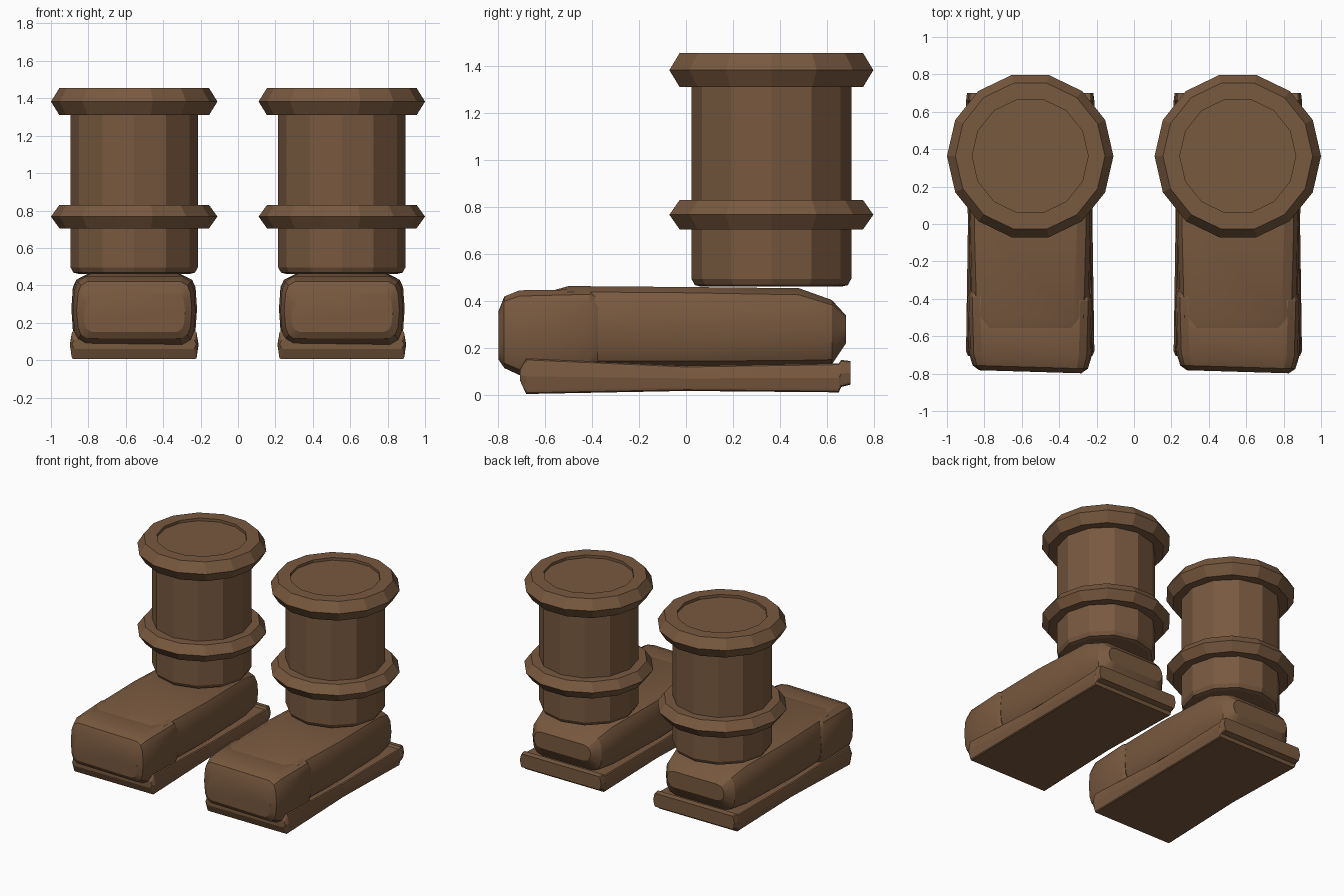
import bpy
import bmesh
import math

cube = bpy.data.objects.get("Cube")
if cube:
    bpy.data.objects.remove(cube, do_unlink=True)

leather = bpy.data.materials.new("brown_leather")
leather.use_nodes = True
BROWN = (0.19, 0.10, 0.05, 1)
leather.diffuse_color = BROWN
bsdf = leather.node_tree.nodes["Principled BSDF"]
bsdf.inputs["Base Color"].default_value = BROWN
bsdf.inputs["Roughness"].default_value = 0.8

LEG_Y = 0.363


def loft(name, loops, closed=False, smooth=False):
    """Skin a list of equal-sized point loops; cap the ends or join them."""
    bm = bmesh.new()
    rings = [[bm.verts.new(p) for p in loop] for loop in loops]
    pairs = list(zip(rings, rings[1:]))
    if closed:
        pairs.append((rings[-1], rings[0]))
    else:
        bm.faces.new(rings[0])
        bm.faces.new(rings[-1])
    for a, b in pairs:
        for i in range(len(a)):
            j = (i + 1) % len(a)
            bm.faces.new((a[i], a[j], b[j], b[i]))
    bmesh.ops.recalc_face_normals(bm, faces=bm.faces)
    mesh = bpy.data.meshes.new(name)
    bm.to_mesh(mesh)
    bm.free()
    mesh.materials.append(leather)
    obj = bpy.data.objects.new(name, mesh)
    bpy.context.collection.objects.link(obj)
    if smooth:
        bpy.ops.object.select_all(action="DESELECT")
        obj.select_set(True)
        bpy.context.view_layer.objects.active = obj
        bpy.ops.object.shade_smooth_by_angle(angle=math.radians(25))
    return obj


def lathe(name, x, profile, sides, closed=False):
    """Turn a (radius, height) profile around the leg axis."""
    angles = [math.tau * i / sides for i in range(sides)]
    loops = [[(x + r * math.cos(a), LEG_Y + r * math.sin(a), z) for a in angles]
             for r, z in profile]
    return loft(name, loops, closed)


def section(x, y, half, low, high, cut_x, cut_z, skew):
    """Chamfered rectangle across the boot; skew slants it along y."""
    mid = (low + high) / 2
    right = [(half - cut_x, low), (half - cut_x * 0.3, low + cut_z * 0.35),
             (half, low + cut_z), (half + 0.008, mid), (half, high - cut_z),
             (half - cut_x * 0.3, high - cut_z * 0.35), (half - cut_x, high)]
    points = right + [(-px, pz) for px, pz in reversed(right)]
    return [(x + px, y - skew * px, pz) for px, pz in points]


def body(name, x, sections, skew=0.0, smooth=True):
    return loft(name, [section(x, *s, skew) for s in sections], smooth=smooth)


def cuff(name, x, low, high):
    profile = [(0.31, low), (0.40, low), (0.445, (low + high) / 2),
               (0.40, high), (0.31, high)]
    return lathe(name, x, profile, 14, closed=True)


# Section rows: y, half width, bottom, top, chamfer width, chamfer height
UPPER = [(-0.62, 0.29, 0.13, 0.43, 0.09, 0.07),
         (-0.50, 0.31, 0.12, 0.464, 0.08, 0.07),
         (0.00, 0.32, 0.12, 0.460, 0.07, 0.07),
         (0.48, 0.31, 0.12, 0.455, 0.09, 0.08),
         (0.62, 0.28, 0.13, 0.405, 0.08, 0.06),
         (0.68, 0.23, 0.22, 0.340, 0.05, 0.03)]
TOE = [(-0.79, 0.265, 0.15, 0.36, 0.04, 0.04),
       (-0.765, 0.30, 0.115, 0.42, 0.05, 0.06),
       (-0.70, 0.32, 0.085, 0.446, 0.06, 0.07),
       (-0.40, 0.328, 0.10, 0.450, 0.06, 0.06),
       (-0.365, 0.315, 0.12, 0.435, 0.07, 0.06)]
SOLE = [(-0.705, 0.325, 0.06, 0.11, 0.01, 0.01),
        (-0.68, 0.335, 0.005, 0.155, 0.01, 0.015),
        (0.00, 0.325, 0.018, 0.125, 0.01, 0.015),
        (0.65, 0.335, 0.012, 0.135, 0.01, 0.015),
        (0.66, 0.335, 0.035, 0.150, 0.01, 0.015),
        (0.70, 0.33, 0.045, 0.145, 0.01, 0.015)]
SHAFT = [(0.30, 0.462), (0.325, 0.468), (0.34, 0.495),
         (0.34, 1.40), (0.325, 1.435)]

for side, x in (("right", -0.555), ("left", 0.555)):
    # Leg tube with its two padded cuffs
    lathe(side + "_leg_shaft", x, SHAFT, 12)
    cuff(side + "_top_cuff", x, 1.31, 1.455)
    cuff(side + "_ankle_cuff", x, 0.705, 0.83)
    # Foot
    body(side + "_foot_upper", x, UPPER)
    body(side + "_toe_cap", x, TOE, skew=0.03)
    body(side + "_sole", x, SOLE, smooth=False)
